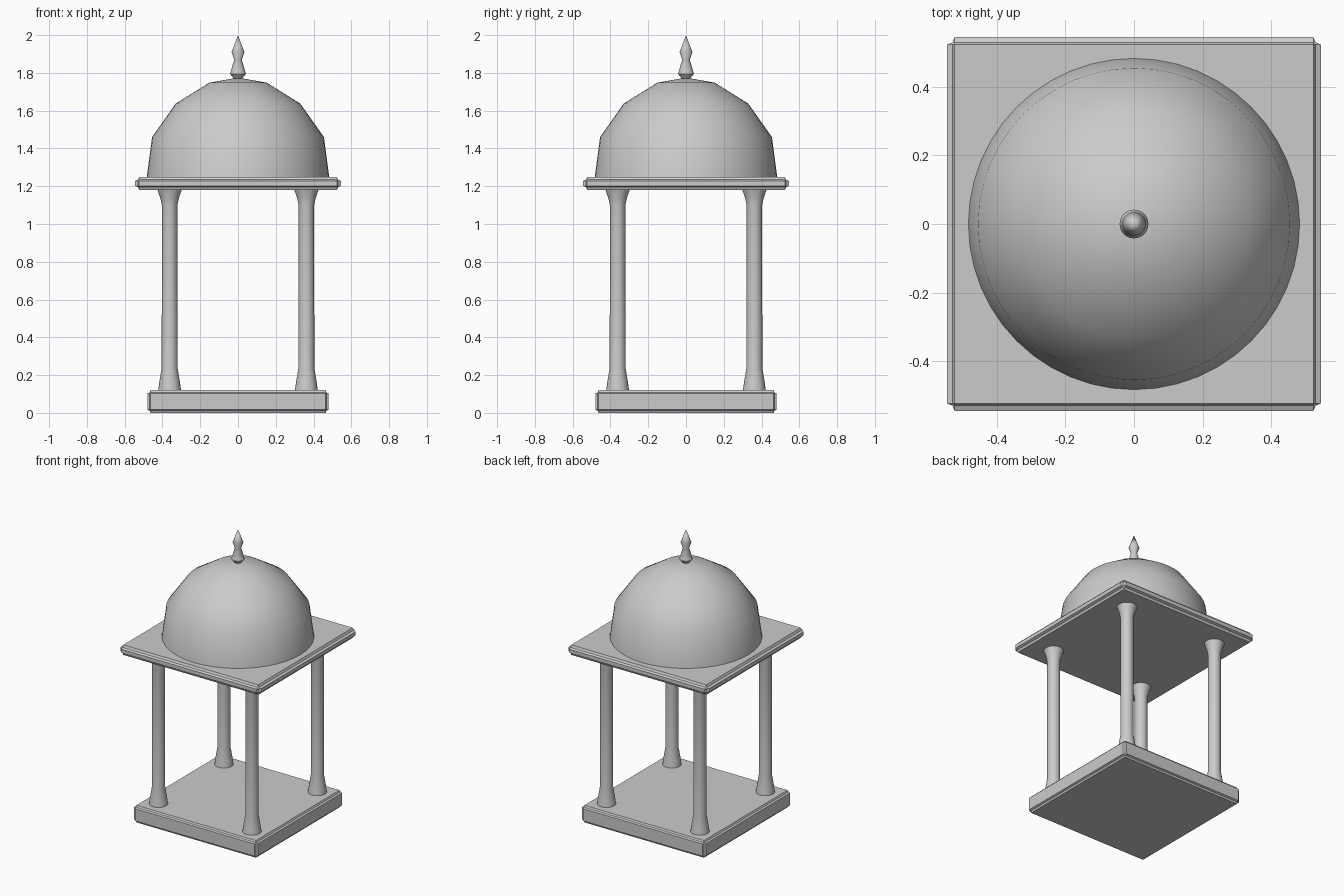
import bpy, bmesh, math

if "Cube" in bpy.data.objects:
    bpy.data.objects.remove(bpy.data.objects["Cube"])


def finish(name, bm, smooth=None):
    bmesh.ops.recalc_face_normals(bm, faces=bm.faces)
    me = bpy.data.meshes.new(name)
    bm.to_mesh(me)
    bm.free()
    ob = bpy.data.objects.new(name, me)
    bpy.context.collection.objects.link(ob)
    if smooth:
        bpy.ops.object.select_all(action='DESELECT')
        ob.select_set(True)
        bpy.context.view_layer.objects.active = ob
        bpy.ops.object.shade_smooth_by_angle(angle=math.radians(smooth))
    return ob


def slab(name, half, z0, z1, bevel):
    """Square slab with small coved (inward) edges."""
    bm = bmesh.new()
    bmesh.ops.create_cube(bm, size=1)
    for v in bm.verts:
        v.co = (v.co.x * 2 * half, v.co.y * 2 * half, z0 + (v.co.z + 0.5) * (z1 - z0))
    bmesh.ops.bevel(bm, geom=bm.edges[:], offset=bevel, segments=2,
                    profile=0.1, affect='EDGES')
    return finish(name, bm)


def lathe(name, profile, sides, x=0, y=0, smooth=40):
    """Revolve (radius, z) points around a vertical axis; open ends are capped."""
    bm = bmesh.new()
    rings = []
    for r, z in profile:
        if r == 0:
            rings.append([bm.verts.new((x, y, z))])
        else:
            rings.append([bm.verts.new((x + r * math.cos(2 * math.pi * i / sides),
                                        y + r * math.sin(2 * math.pi * i / sides), z))
                          for i in range(sides)])
    for a, b in zip(rings, rings[1:]):
        for i in range(sides):
            j = (i + 1) % sides
            if len(b) == 1:
                bm.faces.new((a[i], a[j], b[0]))
            else:
                bm.faces.new((a[i], a[j], b[j], b[i]))
    for ring in (rings[0], rings[-1]):
        if len(ring) > 1:
            bm.faces.new(ring)
    return finish(name, bm, smooth)


# Plinth and cornice
slab("plinth", 0.48, 0, 0.12, 0.017)
slab("cornice", 0.545, 1.18, 1.25, 0.022)

# Four columns with flared foot and capital
column = [(0.06, 0.12), (0.055, 0.16), (0.042, 0.24), (0.041, 1.10), (0.05, 1.14), (0.064, 1.18)]
for side, sx in (("left", -1), ("right", 1)):
    for end, sy in (("front", -1), ("back", 1)):
        lathe(f"{end}_{side}_column", column, 24, sx * 0.362, sy * 0.362)

# Dome
lathe("dome", [(0.483, 1.25), (0.455, 1.46), (0.33, 1.637), (0.153, 1.748), (0, 1.775)], 48)

# Finial
lathe("finial", [(0.018, 1.765), (0.042, 1.795), (0.02, 1.87), (0.034, 1.91), (0, 2.0)], 24)
